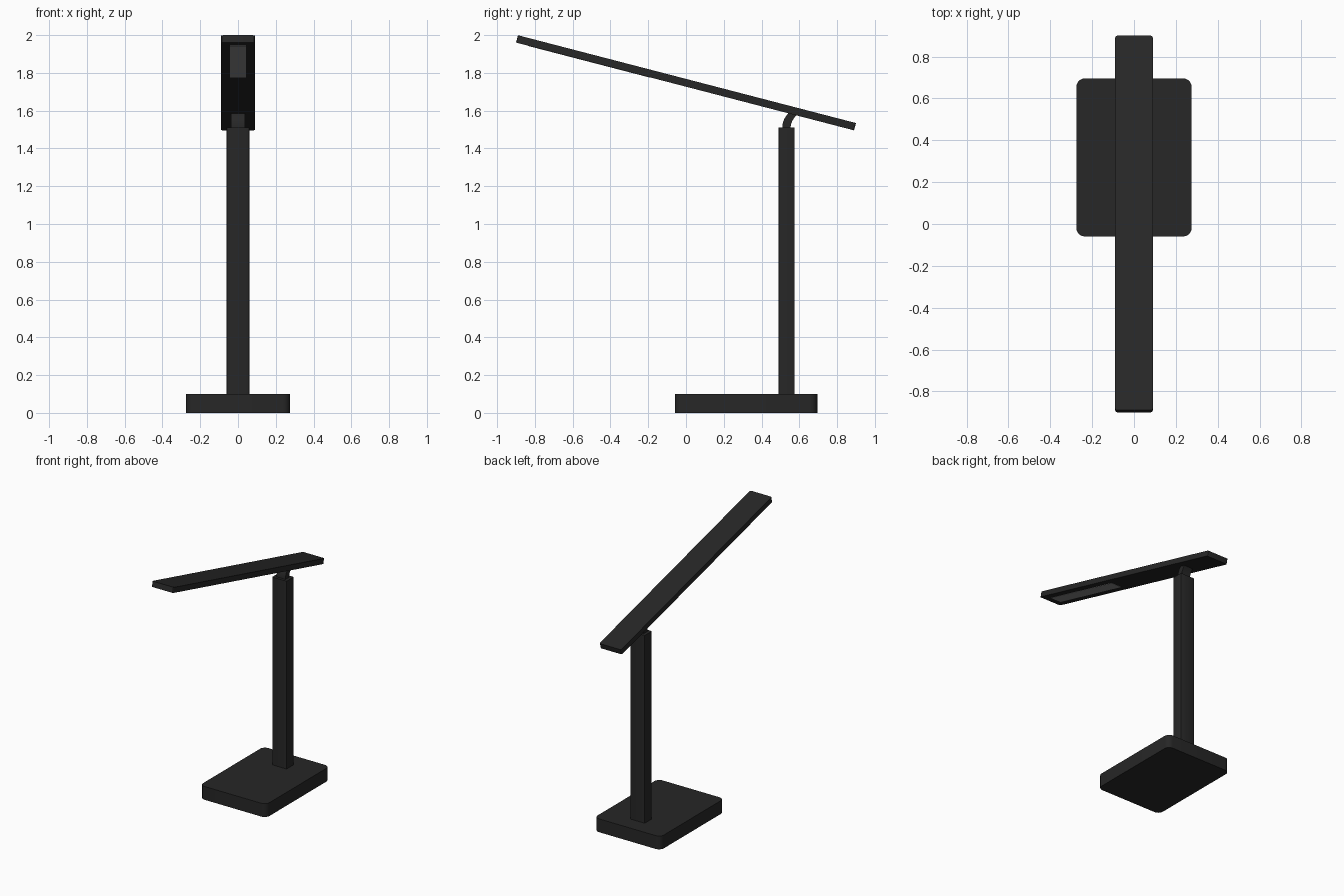
import bpy, bmesh, math
from mathutils import Matrix

if "Cube" in bpy.data.objects:
    bpy.data.objects.remove(bpy.data.objects["Cube"])


def material(name, value):
    m = bpy.data.materials.new(name)
    m.diffuse_color = (value, value, value, 1)
    m.use_nodes = True
    m.node_tree.nodes["Principled BSDF"].inputs["Base Color"].default_value = m.diffuse_color
    return m


black = material("black_plastic", 0.02)
diffuser = material("light_diffuser", 0.28)


def finish(name, bm, mat):
    bmesh.ops.recalc_face_normals(bm, faces=bm.faces)
    mesh = bpy.data.meshes.new(name)
    bm.to_mesh(mesh)
    bm.free()
    mesh.materials.append(mat)
    ob = bpy.data.objects.new(name, mesh)
    bpy.context.collection.objects.link(ob)
    bpy.context.view_layer.objects.active = ob
    ob.select_set(True)
    bpy.ops.object.shade_smooth_by_angle(angle=math.radians(30))
    ob.select_set(False)
    return ob


def slab(name, size, loc, mat, radius=0, segments=6):
    """Box with its vertical corners rounded."""
    bm = bmesh.new()
    bmesh.ops.create_cube(bm, size=1, matrix=Matrix.Diagonal((*size, 1)))
    if radius:
        upright = [e for e in bm.edges
                   if abs(e.verts[0].co.z - e.verts[1].co.z) > size[2] / 2]
        bmesh.ops.bevel(bm, geom=upright, offset=radius, segments=segments,
                        profile=0.5, affect='EDGES')
    ob = finish(name, bm, mat)
    ob.location = loc
    return ob


# Base and post
slab("base", (0.55, 0.755, 0.1), (0, 0.318, 0.05), black, 0.04)
slab("post", (0.12, 0.085, 1.43), (0, 0.533, 0.795), black, 0.004, 2)

# Tilted lamp head with the light panel on its underside
tilt = -math.radians(14.56)
head = slab("lamp_head", (0.18, 1.849, 0.04), (0, 0, 1.7475), black, 0.01, 3)
panel = slab("light_panel", (0.085, 0.67, 0.004), (0, -0.525, -0.0195), diffuser)
frame = Matrix.Translation((0, 0, 1.7475)) @ Matrix.Rotation(tilt, 4, 'X')
head.matrix_world = frame
panel.matrix_world = frame @ Matrix.Translation((0, -0.525, -0.0195))

# Curved hinge between post and head
profile = [(0.51, 1.5), (0.51, 1.515), (0.513, 1.537), (0.522, 1.56), (0.537, 1.581),
           (0.555, 1.598), (0.6, 1.59), (0.577, 1.568), (0.563, 1.546),
           (0.556, 1.528), (0.553, 1.51), (0.553, 1.5)]
bm = bmesh.new()
face = bm.faces.new([bm.verts.new((-0.037, y, z)) for y, z in profile])
side = bmesh.ops.extrude_face_region(bm, geom=[face])["geom"]
bmesh.ops.translate(bm, vec=(0.074, 0, 0),
                    verts=[g for g in side if isinstance(g, bmesh.types.BMVert)])
finish("hinge", bm, black)
